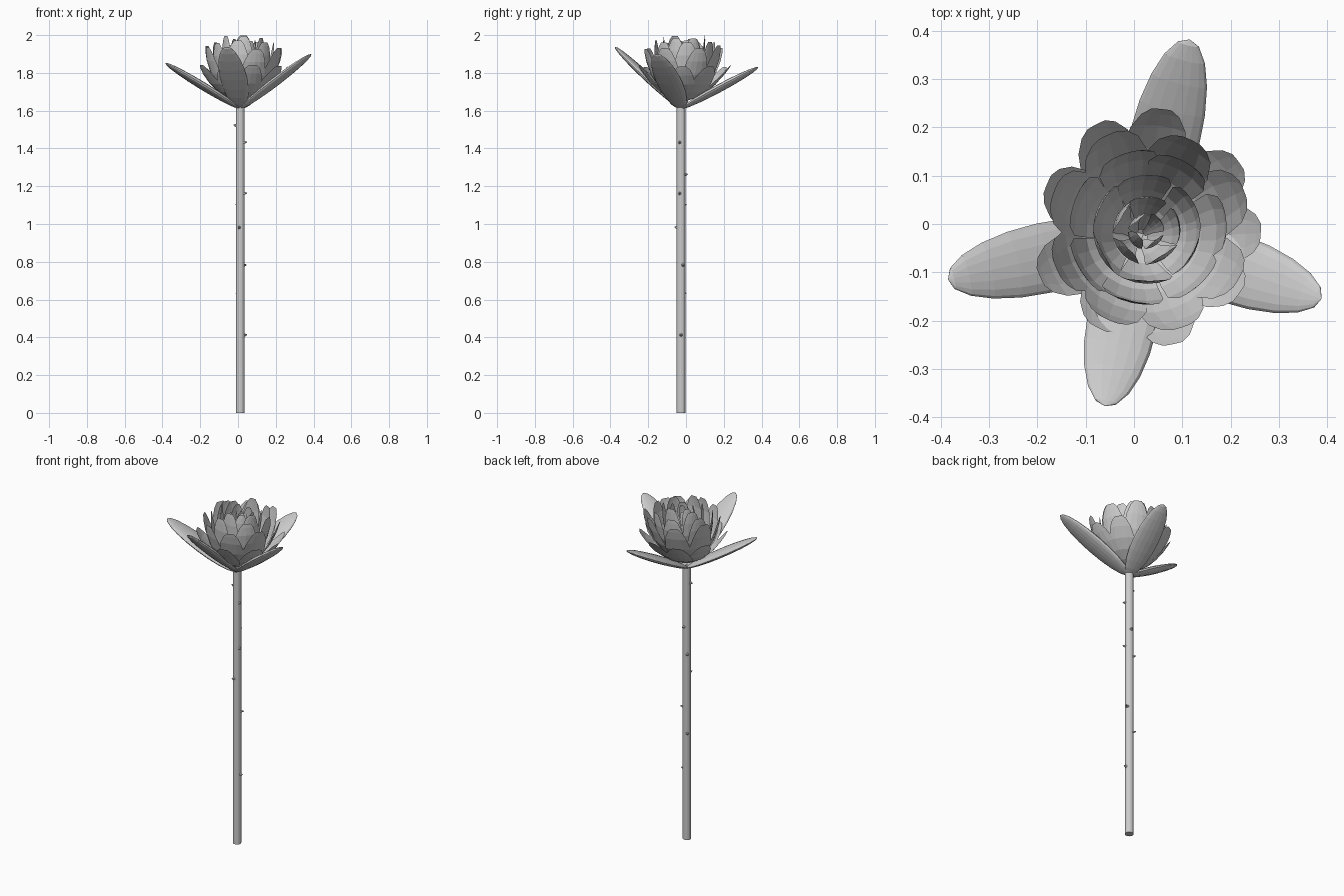
import bpy, bmesh, math, random
from mathutils import Vector, Matrix

if "Cube" in bpy.data.objects:
    bpy.data.objects.remove(bpy.data.objects["Cube"])

random.seed(4)
SX, SY = 0.012, -0.026            # stem axis


def finish(bm, name):
    bmesh.ops.recalc_face_normals(bm, faces=bm.faces)
    me = bpy.data.meshes.new(name)
    bm.to_mesh(me)
    bm.free()
    ob = bpy.data.objects.new(name, me)
    bpy.context.collection.objects.link(ob)
    return ob


# Stem
bm = bmesh.new()
bmesh.ops.create_cone(bm, cap_ends=True, segments=16, radius1=0.023, radius2=0.023,
                      depth=1.62, matrix=Matrix.Translation((SX, SY, 0.81)))
finish(bm, "stem")

# Thorns: height and direction around the stem in degrees
bm = bmesh.new()
for z, deg in [(1.52, 180), (1.43, -20), (1.26, 80), (1.16, -20), (1.10, 130),
               (0.98, -105), (0.78, 25), (0.63, 130), (0.41, 0)]:
    a = math.radians(deg)
    d = Vector((math.cos(a), math.sin(a), 0.1)).normalized()
    m = Matrix.Translation(Vector((SX, SY, z)) + d * 0.027) @ d.to_track_quat('Z', 'Y').to_matrix().to_4x4()
    bmesh.ops.create_cone(bm, cap_ends=True, segments=6, radius1=0.011, radius2=0.002,
                          depth=0.02, matrix=m)
finish(bm, "thorns")

# Sepals: flattened ellipsoids from the stem top to each tip
base = Vector((SX, SY, 1.61))
for i, tip in enumerate([(-0.385, -0.115, 1.852), (0.388, -0.155, 1.90),
                         (0.115, 0.382, 1.83), (-0.06, -0.377, 1.938)]):
    axis = Vector(tip) - base
    u = axis.normalized()
    side = u.cross(Vector((0, 0, 1))).normalized()
    n = side.cross(u)
    m = Matrix((side * 0.073, n * 0.02, axis / 2)).transposed().to_4x4()
    m.translation = base + axis / 2
    bm = bmesh.new()
    bmesh.ops.create_uvsphere(bm, u_segments=16, v_segments=10, radius=1, matrix=m)
    finish(bm, f"sepal_{i + 1}")


# Petals: cupped sheets swept along a curve from base to tip
ROWS = [(0, .25), (.2, .5), (.42, .82), (.64, 1), (.84, .84), (.95, .58), (1, .3)]


def petal(bm, ang, p0, p1, p2, half):
    out = Vector((math.cos(ang), math.sin(ang), 0))
    lat = Vector((-out.y, out.x, 0))
    grid = []
    for t, w in ROWS:
        r, z = [(1 - t) ** 2 * a + 2 * t * (1 - t) * b + t * t * c for a, b, c in zip(p0, p1, p2)]
        c = Vector((SX + 0.02 * t, SY + 0.018 * t, z))
        row = []
        for k in (-1, -.5, 0, .5, 1):
            s = k * w * half
            inward = s * s / (2 * max(r, 0.04))
            row.append(bm.verts.new(c + out * (r - inward) + lat * s))
        grid.append(row)
    for a, b in zip(grid, grid[1:]):
        for j in range(4):
            bm.faces.new((a[j], a[j + 1], b[j + 1], b[j]))


# name, count, base / bend / tip as (radius, height), half width, start angle
RINGS = [
    ("outer_petals", 9, (.02, 1.65), (.15, 1.68), (.24, 1.84), .068, 0),
    ("second_petals", 8, (.02, 1.66), (.17, 1.70), (.21, 1.94), .070, 20),
    ("third_petals", 7, (.02, 1.67), (.17, 1.73), (.16, 1.97), .065, 5),
    ("fourth_petals", 6, (.02, 1.69), (.13, 1.77), (.105, 1.995), .056, 30),
    ("inner_petals", 5, (.015, 1.72), (.09, 1.82), (.063, 1.98), .038, 10),
    ("heart_petals", 4, (.01, 1.75), (.05, 1.86), (.028, 1.965), .022, 40),
]
for name, count, p0, p1, p2, half, start in RINGS:
    bm = bmesh.new()
    for i in range(count):
        ang = math.radians(start + 360 * i / count + random.uniform(-5, 5))
        tip = (p2[0] * random.uniform(.95, 1.05), p2[1] + random.uniform(-.015, .005))
        petal(bm, ang, p0, p1, tip, half)
    finish(bm, name)
